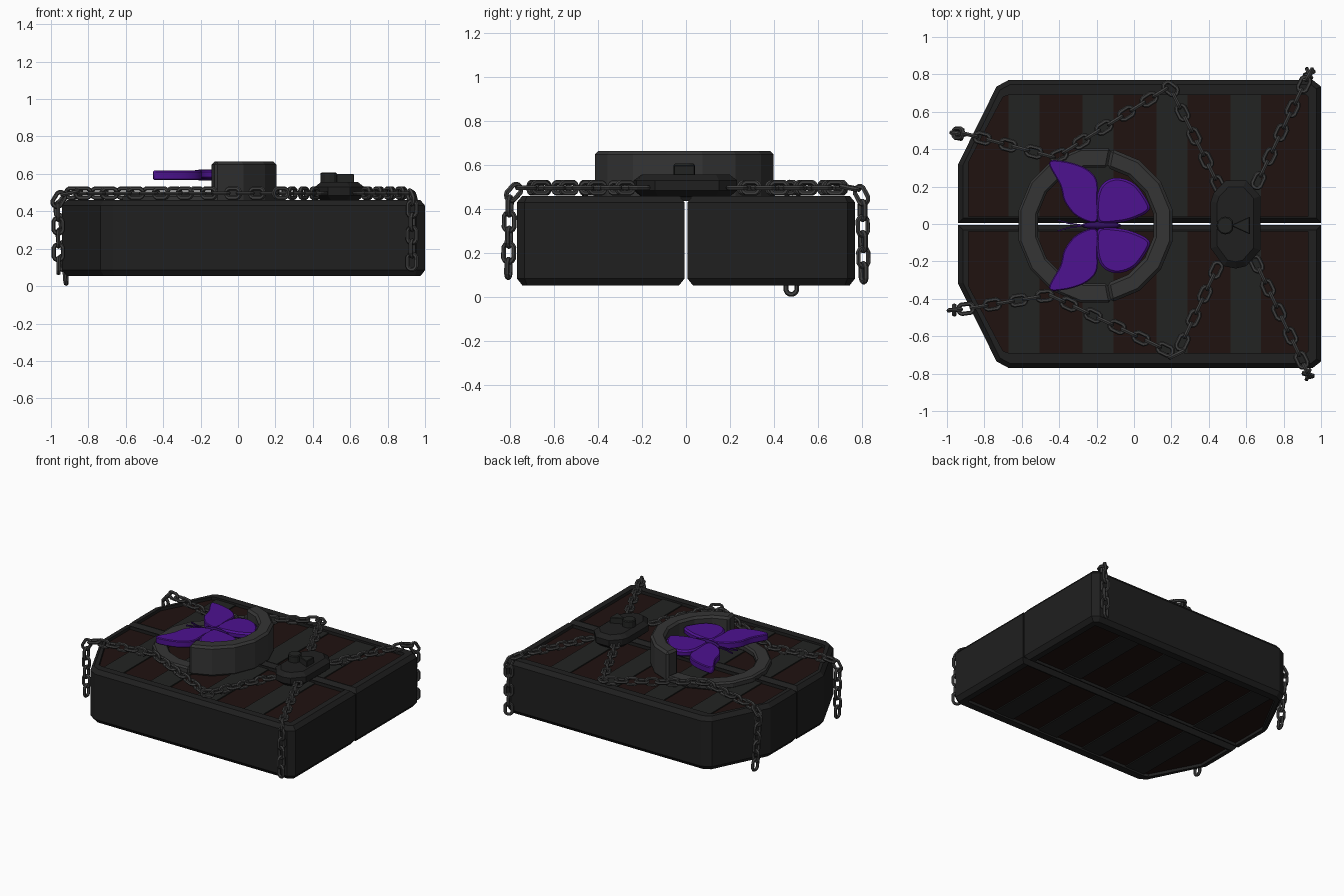
import bpy, bmesh, math
from mathutils import Vector, Quaternion

if "Cube" in bpy.data.objects:
    bpy.data.objects.remove(bpy.data.objects["Cube"])


def mat(name, r, g, b):
    m = bpy.data.materials.new(name)
    m.diffuse_color = (r, g, b, 1)
    m.use_nodes = True
    m.node_tree.nodes["Principled BSDF"].inputs["Base Color"].default_value = m.diffuse_color
    return m


IRON = mat("dark_iron", 0.014, 0.014, 0.014)
BAR = mat("slat_grey", 0.016, 0.017, 0.016)
WOOD = mat("dark_wood", 0.014, 0.006, 0.005)
STONE = mat("ring_grey", 0.035, 0.035, 0.035)
CHAIN = mat("chain_grey", 0.05, 0.05, 0.05)
PURPLE = mat("purple", 0.075, 0.006, 0.28)
DARK_PURPLE = mat("dark_purple", 0.03, 0.004, 0.11)


def finish(name, bm, *mats, bevel=0, smooth=False):
    bmesh.ops.recalc_face_normals(bm, faces=bm.faces)
    me = bpy.data.meshes.new(name)
    bm.to_mesh(me)
    bm.free()
    ob = bpy.data.objects.new(name, me)
    bpy.context.collection.objects.link(ob)
    for m in mats:
        me.materials.append(m)
    if bevel:
        b = ob.modifiers.new("bevel", 'BEVEL')
        b.width, b.segments = bevel, 1
        b.limit_method, b.angle_limit = 'ANGLE', math.radians(40)
    if smooth:
        bpy.ops.object.select_all(action='DESELECT')
        ob.select_set(True)
        bpy.context.view_layer.objects.active = ob
        bpy.ops.object.shade_smooth_by_angle(angle=math.radians(30))
    return ob


def loft(bm, levels, cap_mat=0):
    """Join matching outlines [(points, z), ...] and cap both ends."""
    rings = [[bm.verts.new((x, y, z)) for x, y in pts] for pts, z in levels]
    n = len(rings[0])
    for a, b in zip(rings, rings[1:]):
        for i in range(n):
            j = (i + 1) % n
            bm.faces.new((a[i], a[j], b[j], b[i]))
    for r in (rings[0], rings[-1]):
        bm.faces.new(r).material_index = cap_mat


def prism(name, pts, z0, z1, *mats, **kw):
    bm = bmesh.new()
    loft(bm, [(pts, z0), (pts, z1)])
    return finish(name, bm, *mats, **kw)


def inset(pts, d):
    """Offset a clockwise outline inwards by d."""
    p = [Vector(q) for q in pts]
    out = []
    for i in range(len(p)):
        e1 = (p[i] - p[i - 1]).normalized()
        e2 = (p[(i + 1) % len(p)] - p[i]).normalized()
        n1, n2 = Vector((e1.y, -e1.x)), Vector((e2.y, -e2.x))
        out.append(p[i] + (n1 + n2) * d / (1 + n1.dot(n2)))
    return [tuple(v) for v in out]


def flip(pts, s, c=0):
    return [(x, c + s * (y - c)) for x, y in pts]


def curve(pts, steps=5):
    """Closed Catmull-Rom outline."""
    p = [Vector(q) for q in pts]
    n, out = len(p), []
    for i in range(n):
        a, b, c, d = (p[(i + k) % n] for k in (-1, 0, 1, 2))
        for s in range(steps):
            t = s / steps
            out.append(0.5 * (2 * b + (c - a) * t + (2 * a - 5 * b + 4 * c - d) * t * t
                              + (3 * b - a - 3 * c + d) * t ** 3))
    return [tuple(v) for v in out]


# Two door leaves with chamfered rims and recessed wooden panels
OUTER = [(-.94, .006), (-.94, .32), (-.735, .735), (-.67, .77), (.955, .77), (1, .735), (1, .006)]
INNER = [(-.885, .04), (-.885, .33), (-.70, .68), (-.67, .69), (.92, .69), (.93, .68), (.93, .04)]
RIM = inset(OUTER, .025)
for side, s in (("back", 1), ("front", -1)):
    bm = bmesh.new()
    loft(bm, [(flip(p, s), z) for p, z in (
        (INNER, .075), (INNER, .053), (RIM, .053), (OUTER, .085),
        (OUTER, .43), (RIM, .46), (INNER, .46), (INNER, .437))], cap_mat=1)
    finish("door_" + side, bm, IRON, WOOD)
    # Grey slats across the panels, above and below
    bm = bmesh.new()
    for k in range(4):
        x0 = -.67 + .395 * k
        box = flip([(x0, .04), (x0, .69), (x0 + .165, .69), (x0 + .165, .04)], s)
        for z0, z1 in ((.436, .445), (.067, .076)):
            loft(bm, [(box, z0), (box, z1)])
    finish("slats_" + side, bm, BAR)

# Sixteen-sided ring: tall on the right, low on the left
CX, CY = -.205, -.008


def arc(k0, k1):
    a = [(k + .5) * math.pi / 8 for k in range(k0, k1 + 1)]
    pts = [(CX + .42 * math.cos(t), CY + .42 * math.sin(t)) for t in a]
    return pts + [(CX + .315 * math.cos(t), CY + .315 * math.sin(t)) for t in reversed(a)]


prism("ring_tall_half", arc(-4, 3), .437, .665, STONE, bevel=.016)
prism("ring_low_half", arc(3, 12), .437, .49, STONE, bevel=.012)

# Butterfly
FORE = [(-.455, .335), (-.38, .345), (-.265, .31), (-.20, .245), (-.195, .14), (-.20, .02),
        (-.30, .045), (-.37, .125), (-.395, .215)]
HIND = [(-.19, .02), (-.2, .135), (-.17, .22), (-.095, .255), (0, .225), (.07, .135),
        (.08, .08), (0, .035), (-.09, .015)]
for side, s in (("back", 1), ("front", -1)):
    for part, pts, z in (("fore", FORE, .567), ("hind", HIND, .572)):
        prism(f"butterfly_{part}_wing_{side}", flip([(x, y + CY) for x, y in curve(pts)], s, CY),
              z, z + .05, PURPLE, bevel=.012, smooth=True)
    feeler = [(-.27, .004), (-.35, .016), (-.41, .034), (-.41, .026), (-.35, .008), (-.27, -.004)]
    prism("butterfly_feeler_" + side, flip([(x, y + CY) for x, y in feeler], s, CY),
          .588, .598, DARK_PURPLE)
bm = bmesh.new()
bmesh.ops.create_uvsphere(bm, u_segments=12, v_segments=8, radius=1)
for v in bm.verts:
    v.co = (-.175 + v.co.x * .11, CY + v.co.y * .022, .594 + v.co.z * .03)
finish("butterfly_body", bm, DARK_PURPLE, smooth=True)

# Lock with a raised keyhole
LOCK = [(.41, -.13), (.41, .12), (.425, .165), (.49, .233), (.60, .233), (.675, .15),
        (.675, -.14), (.60, -.225), (.545, -.238), (.48, -.225)]
SMALL = inset(LOCK, .035)
bm = bmesh.new()
loft(bm, [(SMALL, .455), (LOCK, .485), (LOCK, .53), (SMALL, .557)])
finish("lock_body", bm, IRON)
key = [(.488 + .048 * math.cos(math.radians(a)), CY + .048 * math.sin(math.radians(a)))
       for a in range(30, 331, 30)]
prism("lock_keyhole_circle", key, .55, .607, BAR, bevel=.006)
prism("lock_keyhole_wedge", [(.515, CY), (.62, CY + .048), (.62, CY - .048)],
      .55, .600, BAR, bevel=.004)


# Chains of alternating oval links
def add_link(bm, centre, rot, length=.108, width=.074, r=.0115, sides=6):
    half, rad = (length - width) / 2, width / 2 - r
    rings = []
    for k in range(12):
        a = (k + .5) * math.tau / 12
        d = Vector((math.cos(a), math.sin(a), 0))
        c = d * rad + Vector((math.copysign(half, d.x), 0, 0))
        rings.append([bm.verts.new(centre + rot @ (
            c + d * r * math.cos(b) + Vector((0, 0, r * math.sin(b)))))
            for b in (j * math.tau / sides for j in range(sides))])
    for k in range(12):
        a, b = rings[k], rings[(k + 1) % 12]
        for j in range(sides):
            i = (j + 1) % sides
            bm.faces.new((a[j], a[i], b[i], b[j]))


def chain(name, path, pitch=.071):
    p = [Vector(q) for q in path]
    total = sum((b - a).length for a, b in zip(p, p[1:]))

    def at(d):
        d = max(0, min(total, d))
        for a, b in zip(p, p[1:]):
            if d <= (b - a).length + 1e-6:
                return a.lerp(b, d / (b - a).length)
            d -= (b - a).length
        return p[-1]

    bm = bmesh.new()
    for i in range(int(total / pitch) + 1):
        d = i * pitch
        t = at(d + pitch / 2) - at(d - pitch / 2)
        roll = Quaternion((1, 0, 0), math.pi / 2 * (i % 2))
        add_link(bm, at(d), t.to_track_quat('X', 'Z') @ roll)
    finish(name, bm, CHAIN)


Z = .497
chain("chain_left_back", [(-.922, .48, .054), (-.955, .485, .46), (-.91, .485, Z),
                          (-.42, .355, Z), (.19, .735, Z), (.46, .19, Z)])
chain("chain_left_front", [(-.96, -.46, .11), (-.962, -.46, .46), (-.91, -.455, Z),
                           (-.45, -.38, Z), (.227, -.70, Z), (.46, -.20, Z)])
chain("chain_right_back", [(.935, .808, .11), (.938, .802, .46), (.915, .76, Z), (.635, .17, Z)])
chain("chain_right_front", [(.93, -.808, .13), (.932, -.802, .46), (.912, -.76, Z), (.64, -.18, Z)])
